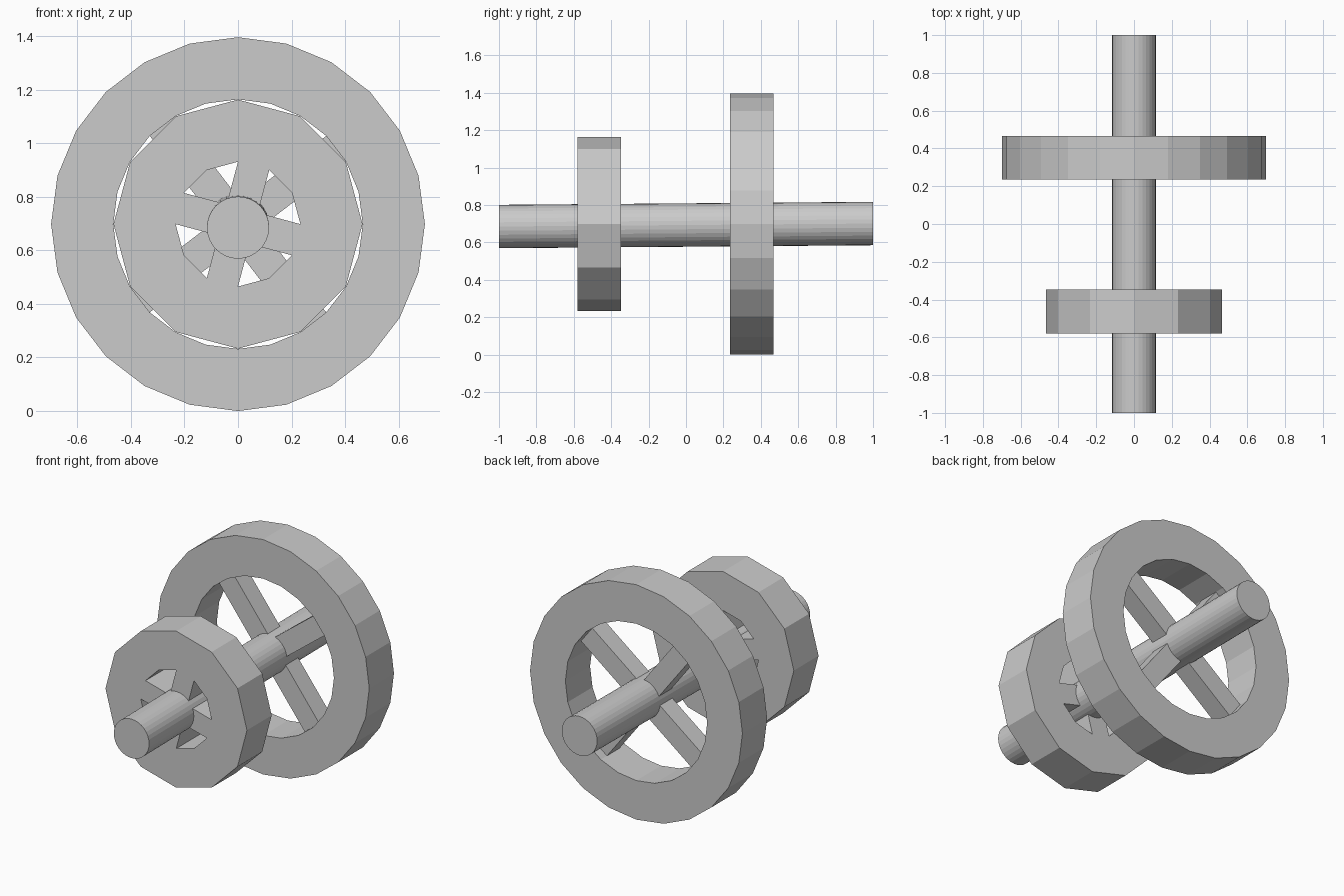
import bpy, bmesh, math
from mathutils import Vector

if "Cube" in bpy.data.objects:
    bpy.data.objects.remove(bpy.data.objects["Cube"])

grey = bpy.data.materials.new("plain grey")
grey.diffuse_color = (0.6, 0.6, 0.6, 1)
grey.use_nodes = True
grey.node_tree.nodes["Principled BSDF"].inputs["Base Color"].default_value = grey.diffuse_color
HUB_Z = 0.698


def finish(bm, name):
    bmesh.ops.remove_doubles(bm, verts=bm.verts, dist=1e-4)
    bmesh.ops.recalc_face_normals(bm, faces=bm.faces)
    mesh = bpy.data.meshes.new(name)
    bm.to_mesh(mesh)
    bm.free()
    mesh.materials.append(grey)
    obj = bpy.data.objects.new(name, mesh)
    bpy.context.collection.objects.link(obj)
    return obj


def wheel(name, sides, outer, inner, y0, y1, first_spoke, spoke_y0, spoke_y1):
    """Faceted rim whose four square-set spokes each meet one inner facet."""
    bm = bmesh.new()
    step = 2 * math.pi / sides
    flush = spoke_y0 == y0
    spoke_slots = [first_spoke + k * sides // 4 for k in range(4)]

    def point(r, i, y):
        a = i * step
        return Vector((r * math.cos(a), y, HUB_Z + r * math.sin(a)))

    def face(*points):
        bm.faces.new([bm.verts.new(p) for p in points])

    for i in range(sides):
        # Rim segment: front, back, tread and inner wall
        for y in (y0, y1):
            face(point(outer, i, y), point(outer, i + 1, y),
                 point(inner, i + 1, y), point(inner, i, y))
        for r in (outer, inner):
            if r == inner and flush and i in spoke_slots:
                continue
            face(point(r, i, y0), point(r, i + 1, y0),
                 point(r, i + 1, y1), point(r, i, y1))

    # Spokes run straight from an inner facet to the hub
    half = inner * math.sin(step / 2)
    for i in spoke_slots:
        a = (i + 0.5) * step
        along = Vector((math.cos(a), 0, math.sin(a)))
        shift = along * (inner * math.cos(step / 2) - half)
        rings = []
        for y in (spoke_y0, spoke_y1):
            p, q = point(inner, i, y), point(inner, i + 1, y)
            rings.append((p, q, q - shift, p - shift))
        front, back = rings
        face(*front)
        face(*back)
        face(front[1], front[2], back[2], back[1])
        face(front[3], front[0], back[0], back[3])
    return finish(bm, name)


# Wheels
wheel("large_rear_wheel", 24, 0.698, 0.466, 0.235, 0.467, 2, 0.293, 0.409)
wheel("small_front_wheel", 12, 0.465, 0.233, -0.58, -0.348, 2, -0.58, -0.348)

# Axle, rising slightly toward the back
bm = bmesh.new()
ends = []
for y, z in ((-1, 0.685), (1, 0.701)):
    ends.append([bm.verts.new((0.116 * math.cos(k * math.pi / 16), y,
                               z + 0.116 * math.sin(k * math.pi / 16)))
                 for k in range(32)])
for ring in ends:
    bm.faces.new(ring)
for k in range(32):
    n = (k + 1) % 32
    bm.faces.new((ends[0][k], ends[0][n], ends[1][n], ends[1][k]))
finish(bm, "axle")
